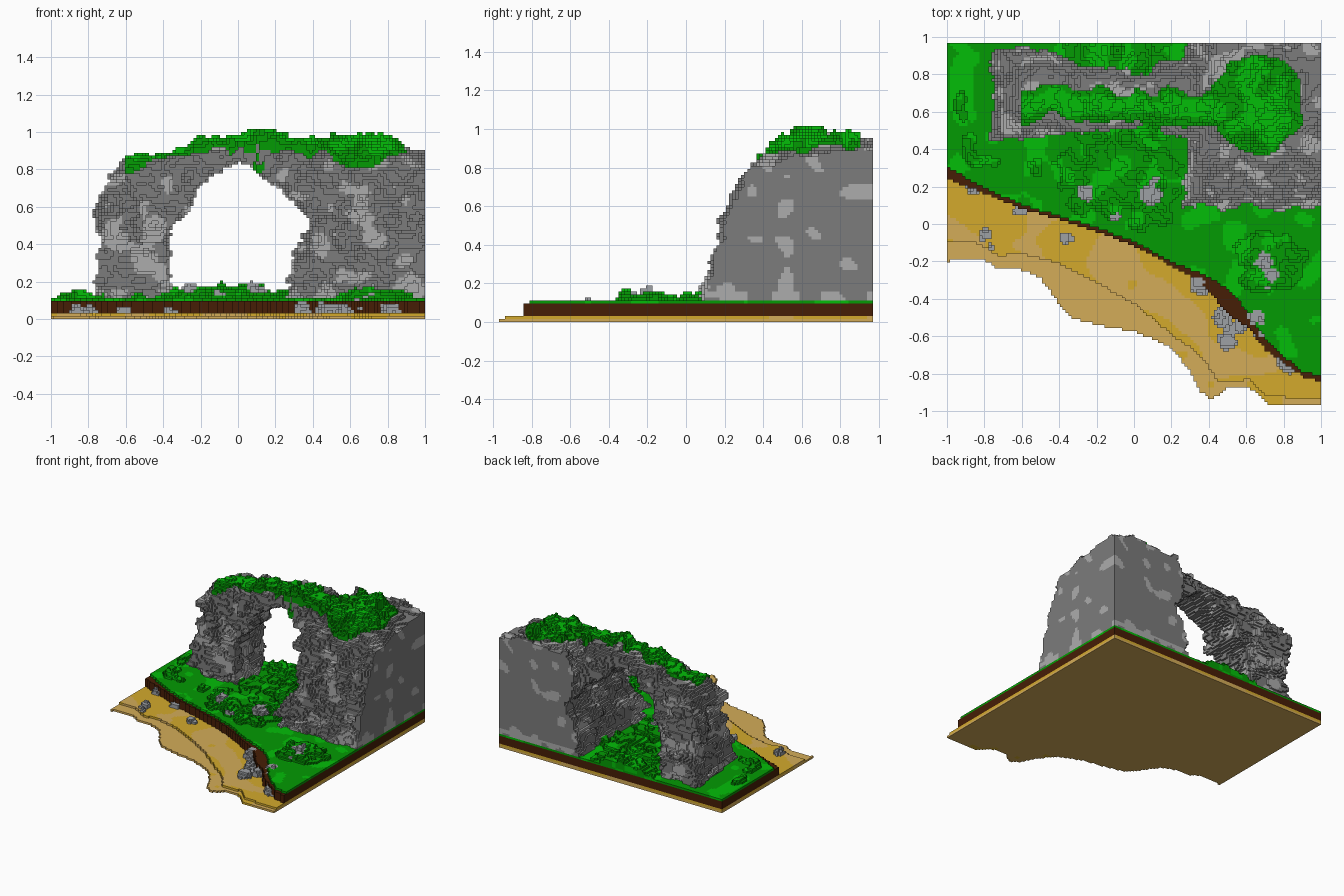
import bpy, bmesh, math
from mathutils import Vector, noise

cube = bpy.data.objects.get("Cube")
if cube:
    bpy.data.objects.remove(cube, do_unlink=True)

V = 2 / 126                      # block size
NX, NY = 126, 122


def px(i): return -1 + (i + .5) * V
def py(j): return (j + .5 - NY / 2) * V
def pz(k): return (k + .5) * V


def nz(x, y, z, f, g=None, seed=0.0):
    return noise.noise(Vector((x * f + seed, y * f + .37, z * (g or f) + 3.1)))


def ip(table, t):
    """Linear interpolation through (t, value) points."""
    if t <= table[0][0]:
        return table[0][1]
    for (a, u), (b, v) in zip(table, table[1:]):
        if t <= b:
            return u + (v - u) * (t - a) / (b - a)
    return table[-1][1]


# Materials
def lin(c):
    c /= 255
    return c / 12.92 if c < .04045 else ((c + .055) / 1.055) ** 2.4


COLOURS = {"sand": (212, 172, 88), "ochre_sand": (212, 170, 44), "soil": (70, 30, 6),
           "grass": (3, 155, 3), "light_grass": (3, 190, 8), "rock": (124, 124, 124),
           "light_rock": (172, 172, 172), "stone": (158, 161, 165)}
mats = []
for name, rgb in COLOURS.items():
    m = bpy.data.materials.new(name)
    m.use_nodes = True
    col = tuple(lin(c) for c in rgb) + (1,)
    m.diffuse_color = col
    bsdf = m.node_tree.nodes["Principled BSDF"]
    bsdf.inputs["Base Color"].default_value = col
    bsdf.inputs["Roughness"].default_value = .9
    mats.append(m)
SAND, OCHRE, SOIL, GRASS, LGRASS, ROCK, LROCK, STONE = range(8)

# Shoreline and bank outlines, y against x
shore = [(-1, -.21), (-.97, -.19), (-.82, -.185), (-.73, -.235), (-.6, -.245), (-.5, -.29), (-.4, -.43),
         (-.34, -.5), (-.2, -.54), (0, -.575), (.1, -.615), (.2, -.665), (.28, -.76), (.36, -.905),
         (.42, -.94), (.5, -.88), (.62, -.875), (.72, -.965), (.8, -.975), (1, -.965)]
shelf = [(-1, -.09), (-.85, -.1), (-.72, -.17), (-.6, -.16), (-.4, -.21), (-.2, -.31), (0, -.43),
         (.2, -.59), (.35, -.7), (.46, -.85), (.62, -.83), (.7, -.92), (1, -.945)]
bank = [(-1, .24), (-.8, .165), (-.6, .08), (-.4, .025), (-.2, -.04), (0, -.115), (.2, -.225), (.33, -.29),
        (.4, -.36), (.5, -.48), (.62, -.565), (.7, -.67), (.9, -.815), (1, -.84)]
turf = [(-1, .3), (-.8, .195), (-.6, .1), (-.4, .04), (-.2, -.02), (0, -.095), (.2, -.205), (.4, -.285),
        (.5, -.35), (.6, -.46), (.68, -.58), (.75, -.67), (.9, -.79), (1, -.81)]
# Grass mounds: centre, radii, height in blocks
mounds = [(-.08, .25, .36, .26, 4), (-.1, .9, .32, .13, 4), (0, .6, .42, .2, 3), (.72, -.2, .22, .18, 3),
          (.05, .05, .2, .1, 2), (-.93, .62, .04, .12, 2), (-.88, .42, .05, .1, 2), (-.8, .33, .09, .04, 2),
          (-.5, .3, .08, .05, 1.5)]

cells = {}                       # (i, j, k) -> (part, material)


def grass_mat(x, y):
    worn = ((x + .92) / .07) ** 2 + ((y - .72) / .2) ** 2 < 1
    return LGRASS if worn or nz(x, y, 0, 6.5, seed=9) > .2 else GRASS


# Beach, soil bank and turf
for i in range(NX):
    x = px(i)
    s, sh, b, t = (ip(p, x) for p in (shore, shelf, bank, turf))
    for j in range(NY):
        y = py(j)
        if y < s:
            continue
        low = OCHRE if y > sh - .1 and x > -.1 and nz(x, y, 0, 5) > .1 else SAND
        cells[i, j, 0] = ("beach", low if y < sh else SAND)
        if y > sh:
            cells[i, j, 1] = ("beach", OCHRE if nz(x, y, 0, 4, seed=5) > -.18 else SAND)
        if y > b:
            for k in range(2, 6):
                cells[i, j, k] = ("soil_bank", SOIL)
        if y > t:
            cells[i, j, 6] = ("turf", grass_mat(x, y))
            h = 0
            for cx, cy, rx, ry, top in mounds:
                r = ((x - cx) / rx) ** 2 + ((y - cy) / ry) ** 2
                if r < 1:
                    h = max(h, top * (1 - r ** 1.5) + 3.2 * nz(x, y, 0, 12))
            for k in range(7, 7 + int(h)):
                cells[i, j, k] = ("grass_mounds", LGRASS if nz(x, y, 0, 8, seed=2) > .13 else GRASS)

# Rock profiles: outer edge and opening against z, crest and depth against x
outer = [(.1, -.72), (.2, -.73), (.3, -.735), (.42, -.72), (.55, -.74), (.66, -.7), (.76, -.67), (.9, -.58)]
open_l = [(.1, -.36), (.3, -.385), (.4, -.38), (.48, -.355), (.57, -.3), (.65, -.25), (.74, -.18), (.81, -.09),
          (.85, 0)]
open_r = [(.1, .285), (.25, .285), (.35, .34), (.5, .4), (.58, .37), (.65, .3), (.73, .2), (.81, .09), (.85, 0)]
cliff_l = [(.1, .28), (.25, .29), (.35, .34), (.5, .4), (.6, .37), (.7, .32), (.8, .34), (.95, .44)]
cliff_f = [(.1, .1), (.2, .115), (.4, .185), (.6, .25), (.74, .3), (.82, .37), (.9, .48), (1, .7)]
crest = [(-.75, .81), (-.6, .85), (-.5, .85), (-.4, .87), (-.2, .925), (0, .95), (.2, .95), (.4, .925), (1, .91)]
depth = [(-.8, .2), (-.6, .215), (-.4, .18), (-.2, .155), (0, .14), (.2, .18), (.35, .25)]
centre = [(-.7, .7), (-.4, .69), (0, .655), (.35, .68)]

by_z = {k: [ip(p, pz(k)) for p in (outer, open_l, open_r, cliff_l, cliff_f)] for k in range(7, 66)}
for i in range(12, NX):
    x = px(i)
    top, dep, cen = ip(crest, x), ip(depth, x), ip(centre, x)
    for j in range(62, NY):
        y = py(j)
        side = abs(y - cen)
        # the crest sinks towards the front at the cut end of the cliff
        cliff_top = top - max(0, .85 - y) * max(0, x - .8) * 1.2
        cut = i == NX - 1 or j == NY - 1
        for k, (ol, pl, pr, cl, cf) in by_z.items():
            z = pz(k)
            hole = z - .85 + .02 if z > .85 else max(pl - x, x - pr)
            arch = min(x - ol, hole, dep - side + .03 * (.5 - z), top - z - max(0, side - .1)) if x < .5 else -1
            cliff = min(x - cl, y - cf, cliff_top - z)
            m = max(arch, cliff)
            if m < -.07:
                continue
            if m < .09:
                m += .055 * nz(x, y, z, 6, 9) + .035 * nz(x, y, z, 12, 22, 4)
            if m > 0:
                lim = -.05 if z < .16 else .34 if cut else .2
                cells[i, j, k] = ("rock_arch", LROCK if nz(x, y, z, 8, seed=7) > lim else ROCK)

# Grass cap along the crest, widening over the cliff, lighter in its middle
for i in range(20, 122):
    x = px(i)
    for j in range(80, 120):
        y = py(j)
        wob = .07 * nz(x, y, 0, 8)
        strip = 1 - abs(y - (.65 - .04 * (x + .6))) / (.085 + wob) if -.6 < x < .5 else -1
        patch = 1 - math.hypot((x - .66) / .25, (y - .64) / .26) + 2.5 * wob
        inside = max(strip, patch)
        if inside < 0:
            continue
        k = max((q for q in range(45, 66) if (i, j, q) in cells), default=0)
        if not k:
            continue
        extra = 1 + int(max(0, 4 * nz(x, y, 0, 13, seed=6) + .6 * (x > 0)))
        mat = LGRASS if inside + .9 * nz(x, y, 0, 6, seed=1) > .38 else GRASS
        for q in range(k - (3 if x > .3 else 1), min(k + extra, 63) + 1):
            cells[i, j, q] = ("grass_cap", mat)

# Loose stones: position, base block, radius
stones = [(-.86, .19, 2, .045), (-.62, .08, 2, .033), (-.79, -.06, 2, .033), (-.77, -.11, 2, .025),
          (-.37, -.07, 2, .033), (.35, -.32, 2, .055), (.47, -.5, 2, .055), (.5, -.62, 2, .055),
          (.56, -.55, 2, .05), (.66, -.5, 4, .055), (.69, -.57, 3, .045), (.8, -.72, 2, .05), (.84, -.76, 2, .04),
          (.7, -.2, 8, .05), (.73, -.28, 7, .05), (-.26, .17, 9, .045), (.09, .16, 9, .055), (.1, .23, 8, .035),
          (-.1, .04, 8, .025), (.32, .12, 7, .035)]
for cx, cy, k0, r in stones:
    n = int(r / V) + 2
    ci, cj = int((cx + 1) / V), int(cy / V + NY / 2)
    for i in range(max(0, ci - n), min(NX, ci + n + 1)):
        for j in range(max(0, cj - n), min(NY, cj + n + 1)):
            for k in range(k0, k0 + n):
                d = math.sqrt((px(i) - cx) ** 2 + (py(j) - cy) ** 2 + 1.6 * ((k - k0) * V) ** 2)
                if d < r + .03 * nz(px(i), py(j), pz(k), 18):
                    cells[i, j, k] = ("loose_stones", STONE)

# One mesh per part, made of the exposed block faces
parts = {}
for cell, (part, mat) in cells.items():
    parts.setdefault(part, []).append((cell, mat))
CORNERS = ((0, 0), (1, 0), (1, 1), (0, 1))
for part, blocks in parts.items():
    bm = bmesh.new()
    verts = {}
    used = sorted({mat for _, mat in blocks})
    for cell, mat in blocks:
        for a in range(3):
            b, c = (a + 1) % 3, (a + 2) % 3
            for s in (0, 1):
                nb = list(cell)
                nb[a] += 2 * s - 1
                if tuple(nb) in cells:
                    continue
                ring = []
                for u, v in (CORNERS if s else CORNERS[::-1]):
                    p = list(cell)
                    p[a] += s
                    p[b] += u
                    p[c] += v
                    key = tuple(p)
                    if key not in verts:
                        verts[key] = bm.verts.new((-1 + p[0] * V, (p[1] - NY / 2) * V, p[2] * V))
                    ring.append(verts[key])
                bm.faces.new(ring).material_index = used.index(mat)
    mesh = bpy.data.meshes.new(part)
    bm.to_mesh(mesh)
    bm.free()
    for u in used:
        mesh.materials.append(mats[u])
    bpy.context.collection.objects.link(bpy.data.objects.new(part, mesh))
